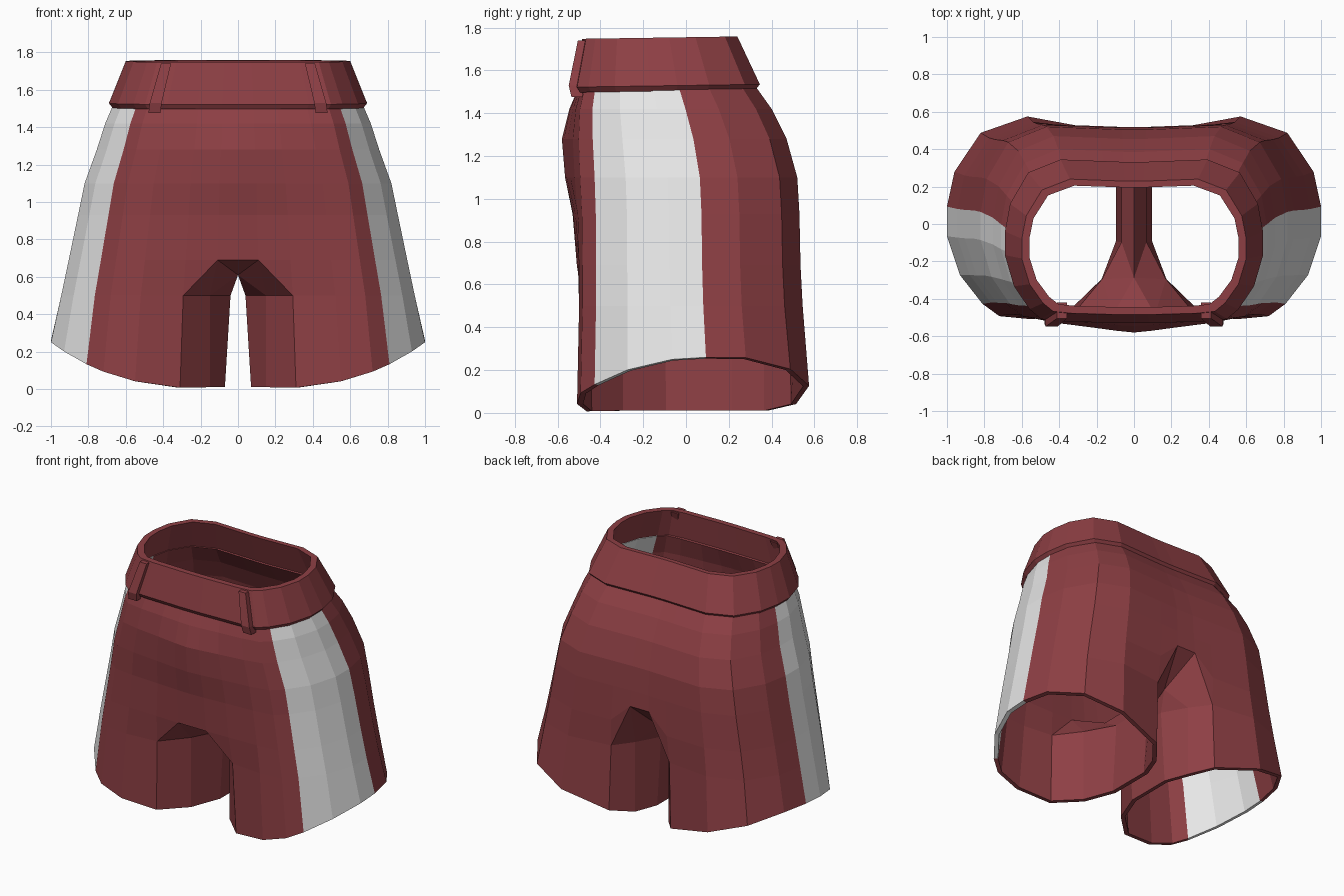
import bpy, bmesh
from mathutils import Vector

cube = bpy.data.objects.get("Cube")
if cube:
    bpy.data.objects.remove(cube)


def material(name, rgb):
    m = bpy.data.materials.new(name)
    m.use_nodes = True
    m.diffuse_color = (*rgb, 1)
    m.node_tree.nodes["Principled BSDF"].inputs["Base Color"].default_value = (*rgb, 1)
    return m


red = material("dark_red", (0.27, 0.05, 0.058))
white = material("off_white", (0.8, 0.8, 0.8))

# Half outline seen from above, front centre to back centre, in unit size
OUTLINE = [(0, -1), (.12, -1), (.31, -.99), (.55, -.98), (.72, -.95), (.81, -.83),
           (.93, -.55), (1, -.17), (1, .12), (.96, .46), (.82, .84), (.57, 1),
           (.24, .98), (.08, .97), (0, .97)]
STRIPE = (5, 6, 7)
LAST = len(OUTLINE) - 1


# Level of the outline; bulge pushes only the middle of the front forward
def outline(z, width, front, back, bulge=0):
    mid, half = (front + back) / 2, (back - front) / 2
    return [Vector((u * width, mid + v * half - (bulge * max(0, 1 - u / .8) if v < 0 else 0), z))
            for u, v in OUTLINE]


def finish(name, bm, mats):
    mesh = bpy.data.meshes.new(name)
    bm.to_mesh(mesh)
    bm.free()
    ob = bpy.data.objects.new(name, mesh)
    bpy.context.collection.objects.link(ob)
    for m in mats:
        mesh.materials.append(m)
    return ob


def mirror_x(ob):
    mod = ob.modifiers.new("mirror", "MIRROR")
    mod.use_clip = True
    mod.merge_threshold = 0.001


# Shorts body: left half, mirrored
bm = bmesh.new()


def verts(points):
    return [bm.verts.new(p) for p in points]


hips = [verts(outline(*r)) for r in (
    (1.56, .65, -.485, .30), (1.42, .71, -.515, .40, .03), (1.28, .755, -.52, .47, .06),
    (1.1, .82, -.515, .52, .05), (.93, .855, -.51, .53, .02), (.69, .905, -.51, .535))]
crotch = hips[-1]
for v in crotch[LAST - 1:]:
    v.co.z = .82
for top, low in zip(hips, hips[1:]):
    for j in range(LAST):
        f = bm.faces.new((top[j], top[j + 1], low[j + 1], low[j]))
        f.material_index = int(j in STRIPE)


# Leg: closed rings made of the outer outline and an inner thigh wall,
# with the inner corners rounded by pulling them towards the leg's middle
def leg_ring(z, width, front, back, gap, pull):
    pts = outline(z, width, front, back)[2:LAST - 1]
    pts[0].y += pull
    pts[-1].y -= pull
    inner = [(.13, .38), (gap, .22), (gap, -.1), (.15, -.31)]
    return pts + [Vector((x, y, z)) for x, y in inner]


thigh = leg_ring(.5, .945, -.51, .545, .04, .025)
hem = leg_ring(0, 1, -.52, .575, .07, .05)
n_out = LAST - 3
for i, p in enumerate(hem):
    if i < n_out:
        u, v = OUTLINE[i + 2]
        p.z = .25 * u ** 3 + .08 * max(v, 0) * min(1, 2 * u)
    else:
        p.z = .01
thigh, hem = verts(thigh), verts(hem)
n = len(hem)
for i in range(n):
    k = (i + 1) % n
    f = bm.faces.new((thigh[i], thigh[k], hem[k], hem[i]))
    f.material_index = int(i + 2 in STRIPE)
for i in range(n_out - 1):
    f = bm.faces.new((crotch[i + 2], crotch[i + 3], thigh[i + 1], thigh[i]))
    f.material_index = int(i + 2 in STRIPE)

# Gusset joining the legs under the crotch
s_front, s_back = verts([(0, -.3, .61), (0, .3, .62)])
mid_b, in_b, in_f, mid_f = thigh[n_out:]
for centre, near, corner, leg, mid, inner, seam in (
        (crotch[0], crotch[1], crotch[2], thigh[0], mid_f, in_f, s_front),
        (crotch[LAST], crotch[LAST - 1], crotch[LAST - 2], thigh[n_out - 1], mid_b, in_b, s_back)):
    bm.faces.new((centre, near, seam))
    bm.faces.new((near, corner, leg))
    bm.faces.new((near, leg, mid))
    bm.faces.new((near, mid, seam))
    bm.faces.new((mid, inner, seam))
bm.faces.new((s_front, s_back, in_b, in_f))
bmesh.ops.recalc_face_normals(bm, faces=bm.faces)
side = max(bm.faces, key=lambda f: f.calc_center_median().x)
if side.normal.x < 0:
    bmesh.ops.reverse_faces(bm, faces=bm.faces)
body = finish("shorts_body", bm, (red, white))
mirror_x(body)
cloth = body.modifiers.new("cloth", "SOLIDIFY")
cloth.thickness = .028
cloth.offset = -1

# Waistband: closed cross-section swept round the waist
bm = bmesh.new()
rings = [verts(outline(*r)) for r in (
    (1.505, .67, -.515, .325), (1.53, .69, -.53, .345), (1.755, .6, -.485, .24),
    (1.755, .56, -.445, .205), (1.53, .635, -.475, .29))]
for ring in rings:
    for v in ring:
        v.co.z += .015 * v.co.y
for a, b in zip(rings, rings[1:] + rings[:1]):
    for j in range(LAST):
        bm.faces.new((a[j], a[j + 1], b[j + 1], b[j]))
bmesh.ops.recalc_face_normals(bm, faces=bm.faces)
mirror_x(finish("waistband", bm, (red,)))

# Belt loops: slanted straps over the front of the waistband
bm = bmesh.new()
sections = []
for x, y, z, half, depth in ((.385, -.505, 1.74, .027, .085), (.44, -.548, 1.53, .032, .05),
                             (.447, -.535, 1.475, .032, .06)):
    sections.append(verts([(x - half, y, z), (x + half, y, z),
                           (x + half, y + depth, z), (x - half, y + depth, z)]))
for a, b in zip(sections, sections[1:]):
    for j in range(4):
        k = (j + 1) % 4
        bm.faces.new((a[j], a[k], b[k], b[j]))
bm.faces.new(sections[0])
bm.faces.new(sections[-1])
bmesh.ops.recalc_face_normals(bm, faces=bm.faces)
mirror_x(finish("belt_loops", bm, (red,)))
